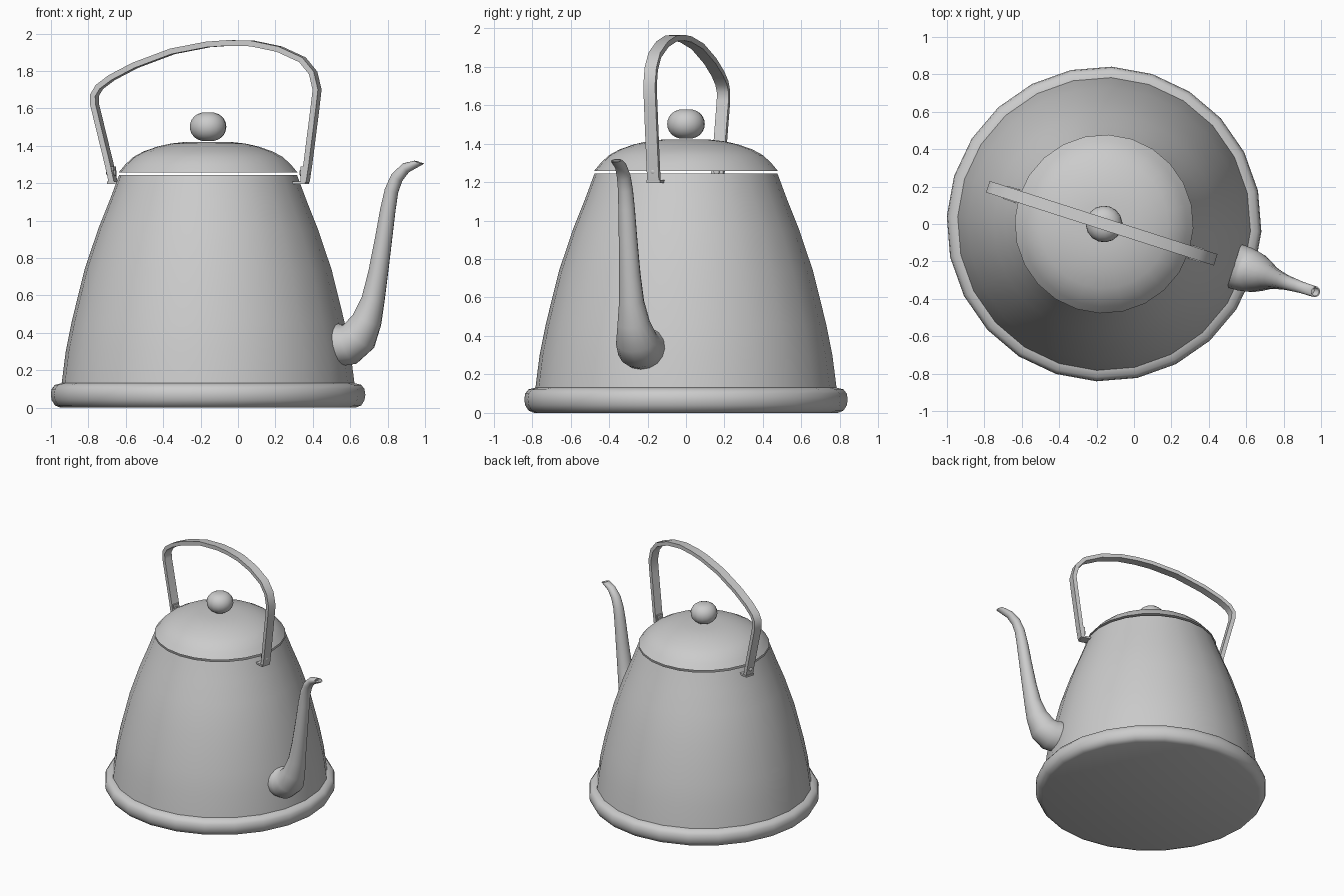
import bpy, bmesh, math
from mathutils import Matrix, Vector

if "Cube" in bpy.data.objects:
    bpy.data.objects.remove(bpy.data.objects["Cube"])

grey = bpy.data.materials.new("grey enamel")
grey.use_nodes = True
COLOUR = (0.6, 0.6, 0.6, 1)
grey.diffuse_color = COLOUR
grey.node_tree.nodes["Principled BSDF"].inputs["Base Color"].default_value = COLOUR

# The kettle is turned about its own axis, which sits left of the origin
PLACE = Matrix.Translation((-0.16, 0, 0)) @ Matrix.Rotation(math.radians(-17.8), 4, 'Z')


def loft(name, rings, cap_start=True, cap_end=True, angle=40):
    """Skin a list of equal-sized closed rings."""
    bm = bmesh.new()
    loops = [[bm.verts.new(p) for p in ring] for ring in rings]
    n = len(loops[0])
    for a, b in zip(loops, loops[1:]):
        for i in range(n):
            j = (i + 1) % n
            bm.faces.new((a[i], a[j], b[j], b[i]))
    if cap_start:
        bm.faces.new(loops[0][::-1])
    if cap_end:
        bm.faces.new(loops[-1])
    if cap_start or cap_end:
        bmesh.ops.recalc_face_normals(bm, faces=bm.faces)
    mesh = bpy.data.meshes.new(name)
    bm.to_mesh(mesh)
    bm.free()
    mesh.materials.append(grey)
    obj = bpy.data.objects.new(name, mesh)
    bpy.context.collection.objects.link(obj)
    obj.matrix_world = PLACE
    bpy.ops.object.select_all(action='DESELECT')
    obj.select_set(True)
    bpy.context.view_layer.objects.active = obj
    bpy.ops.object.shade_smooth_by_angle(angle=math.radians(angle))
    return obj


def circle(r, z, n=24):
    return [(r * math.cos(t), r * math.sin(t), z)
            for t in (2 * math.pi * i / n for i in range(n))]


def lathe(name, profile, n=24, **kw):
    return loft(name, [circle(r, z, n) for r, z in profile], **kw)


def tangents(pts):
    """Direction along a path of (u, z) points."""
    out = []
    for i in range(len(pts)):
        a, b = pts[max(i - 1, 0)], pts[min(i + 1, len(pts) - 1)]
        out.append(Vector((b[0] - a[0], b[1] - a[1])).normalized())
    return out


def block(name, u0, u1, width, z0, z1):
    ring = lambda z: [(u0, -width / 2, z), (u1, -width / 2, z),
                      (u1, width / 2, z), (u0, width / 2, z)]
    return loft(name, [ring(z0), ring(z1)])


# Base with a rolled rim
lathe("base_rim", [(.79, 0), (.82, .012), (.837, .04), (.842, .07),
                   (.837, .1), (.82, .122), (.78, .132)])

# Tapering body, open under the lid
lathe("body", [(.785, .12), (.762, .3), (.73, .46), (.662, .735),
               (.59, .95), (.53, 1.1), (.476, 1.244)],
      cap_start=False, cap_end=False)

# Domed lid and knob
lathe("lid", [(.478, 1.258), (.443, 1.3), (.4, 1.34), (.345, 1.37),
              (.27, 1.396), (.2, 1.412), (.12, 1.421)])
knob = []
for i in range(1, 12):
    t = math.pi * i / 12 - math.pi / 2
    knob.append((.098 * math.cos(t) ** .8, 1.502 + .078 * math.sin(t)))
lathe("knob", knob, n=16)

# Flat strap handle
strap = [(-.533, 1.205), (-.555, 1.3), (-.637, 1.62), (-.638, 1.67), (-.61, 1.715),
         (-.54, 1.765), (-.41, 1.83), (-.2, 1.905), (0, 1.942), (.12, 1.95),
         (.25, 1.947), (.4, 1.917), (.53, 1.86), (.59, 1.79), (.612, 1.7),
         (.6, 1.6), (.56, 1.3), (.545, 1.205)]
rings = []
for (u, z), d in zip(strap, tangents(strap)):
    nu, nz = -d.y * .015, d.x * .015
    rings.append([(u + nu, -.032, z + nz), (u + nu, .032, z + nz),
                  (u - nu, .032, z - nz), (u - nu, -.032, z - nz)])
loft("handle", rings)

# Brackets with a foot on the body and a rivet
for side, label in ((1, "left"), (-1, "right")):
    block(label + "_bracket_foot", side * .47, side * .555, .074, 1.196, 1.21)
    block(label + "_bracket_plate", side * .526, side * .54, .05, 1.2, 1.29)
    rivet = lathe(label + "_rivet", [(.016, -.03), (.016, .016), (.008, .022)], n=10)
    rivet.matrix_world = (PLACE @ Matrix.Translation((side * .548, 0, 1.255))
                          @ Matrix.Rotation(side * math.pi / 2, 4, 'Y'))

# Swan-neck spout: position, radius, and a level cut at the mouth
spout = [(.73, .335, .115), (.79, .34, .113), (.845, .38, .103), (.893, .47, .08),
         (.927, .58, .062), (.955, .72, .053), (.985, .9, .046), (1.01, 1.06, .041),
         (1.03, 1.16, .037), (1.06, 1.23, .034), (1.11, 1.282, .029), (1.185, 1.312, .028)]
dirs = tangents([(u, z) for u, z, r in spout])
dirs[0] = Vector((1, 0))
dirs[-1] = Vector((.3, .95)).normalized()
rings = []
for (u, z, r), d in zip(spout, dirs):
    ring = []
    for i in range(16):
        t = 2 * math.pi * i / 16
        c, s = r * math.cos(t), r * 1.06 * math.sin(t)
        ring.append((u - d.y * c, s, z + d.x * c))
    rings.append(ring)
# Fold the mouth inward so the opening is hollow
mu, mz, mr = spout[-1]
for k, drop in ((.75, 0), (.55, .02)):
    rings.append([(mu + (x - mu) * k - drop, y * k, mz + (z - mz) * k - drop)
                  for x, y, z in rings[len(spout) - 1]])
loft("spout", rings, cap_start=True, cap_end=True, angle=50)
